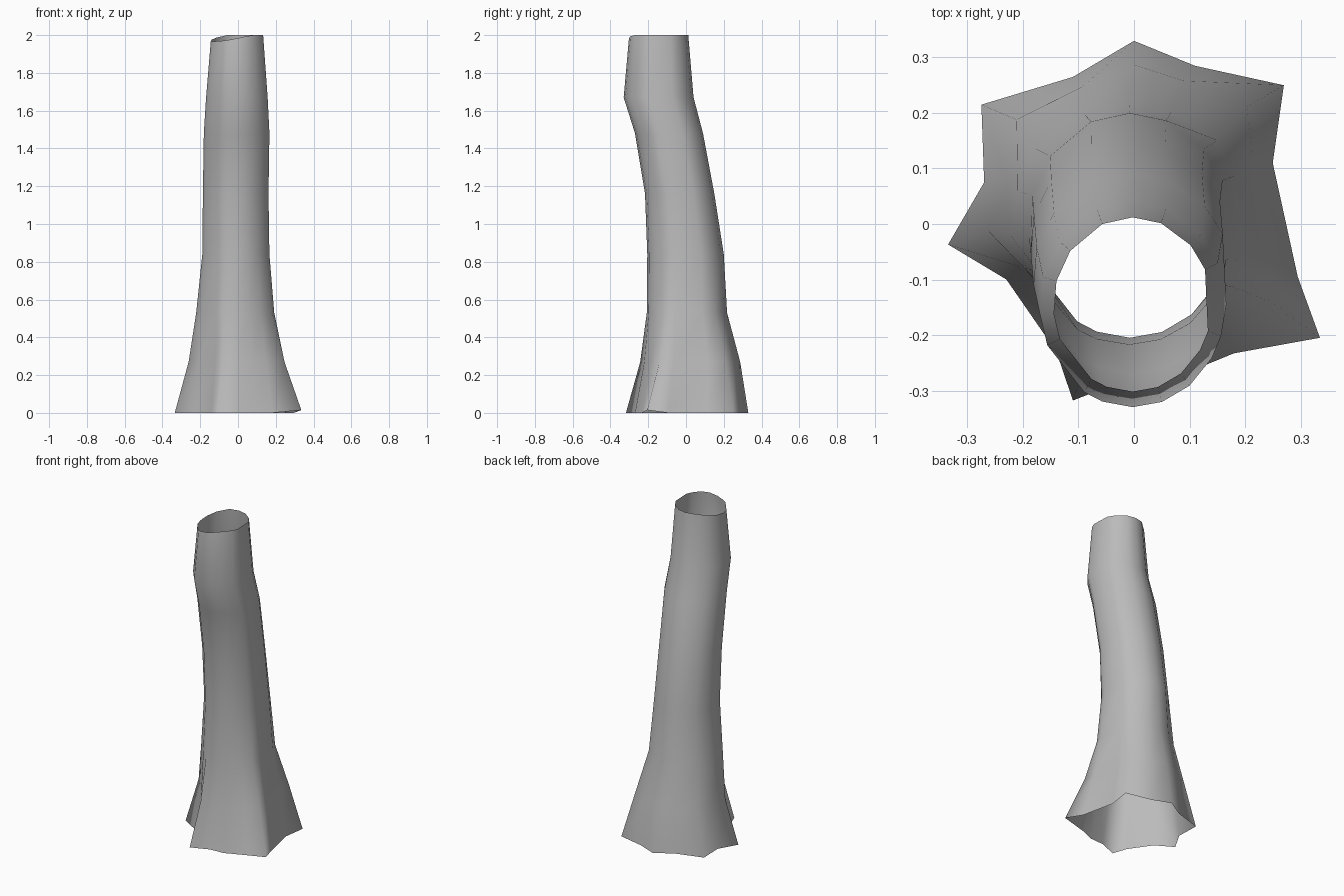
import bpy, bmesh, math

cube = bpy.data.objects.get("Cube")
if cube:
    bpy.data.objects.remove(cube, do_unlink=True)

grey = bpy.data.materials.new("bark grey")
grey.use_nodes = True
colour = (0.5, 0.5, 0.5, 1)
grey.diffuse_color = colour
grey.node_tree.nodes["Principled BSDF"].inputs["Base Color"].default_value = colour

# Root outline on the ground, with pointed root flares
roots = [(0, .33), (-.11, .265), (-.275, .215), (-.27, .075), (-.335, -.037),
         (-.23, -.10), (-.14, -.23), (-.11, -.318), (0, -.275), (.09, -.27),
         (.18, -.233), (.335, -.205), (.295, -.095), (.25, .11), (.27, .25), (.11, .285)]

# Trunk rings: height, left, right, front, back, share of root outline
rings = [(0, -.2, .2, -.2, .2, 1),
         (.27, -.2, .2, -.19, .25, .46),
         (.53, -.21, .19, -.2, .205, .1),
         (.84, -.19, .175, -.205, .2, 0),
         (1.16, -.187, .17, -.217, .15, 0),
         (1.48, -.182, .175, -.27, .09, 0),
         (1.67, -.17, .165, -.33, .04, 0),
         (2, -.145, .14, -.302, .012, 0)]

bm = bmesh.new()
loops = []
for z, left, right, front, back, flare in rings:
    loop = []
    for rx, ry in roots:
        a = math.atan2(ry, rx)
        x = (left + right) / 2 + (right - left) / 2 * math.cos(a)
        y = (front + back) / 2 + (back - front) / 2 * math.sin(a)
        # The cut top dips towards the front left
        dip = max(0, -math.cos(a - .5)) * .034 if z == 2 else 0
        lift = .015 if z == 0 and rx > .3 else 0
        loop.append(bm.verts.new((x + (rx - x) * flare, y + (ry - y) * flare, z - dip + lift)))
    loops.append(loop)

# Skin the open tube
n = len(roots)
for low, high in zip(loops, loops[1:]):
    for i in range(n):
        j = (i + 1) % n
        bm.faces.new((low[i], low[j], high[j], high[i])).smooth = True
bmesh.ops.recalc_face_normals(bm, faces=bm.faces)

mesh = bpy.data.meshes.new("trunk")
bm.to_mesh(mesh)
bm.free()
# Keep the outside of the bark facing outward
if sum(p.normal.x * p.center.x for p in mesh.polygons) < 0:
    mesh.flip_normals()
mesh.materials.append(grey)
trunk = bpy.data.objects.new("trunk", mesh)
bpy.context.collection.objects.link(trunk)
